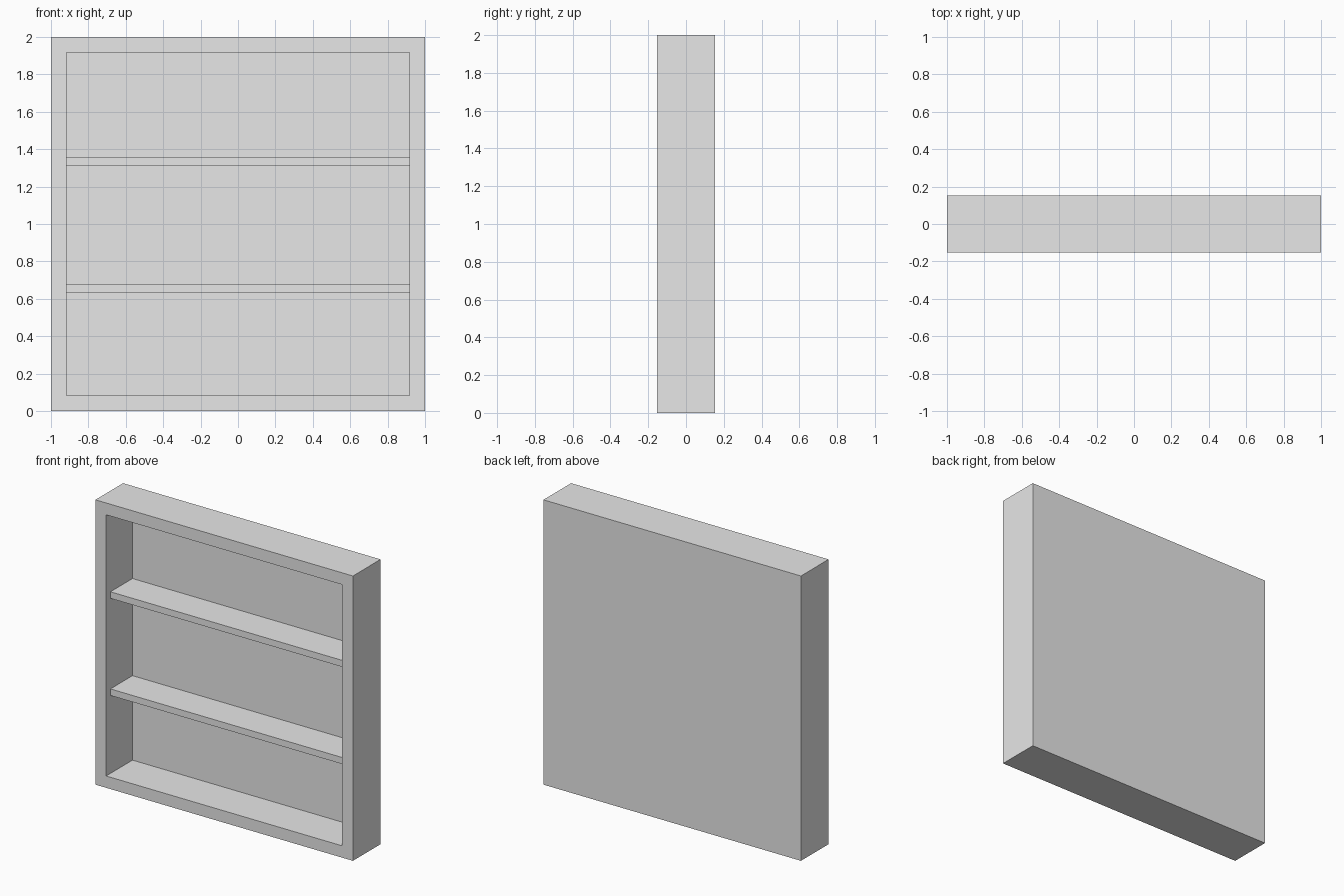
import bpy

cube = bpy.data.objects.get("Cube")
if cube:
    bpy.data.objects.remove(cube, do_unlink=True)

# One plain grey for everything
grey = bpy.data.materials.new("plain_grey")
grey.use_nodes = True
colour = (0.8, 0.8, 0.8, 1)
grey.diffuse_color = colour
grey.node_tree.nodes["Principled BSDF"].inputs["Base Color"].default_value = colour

# Overall sizes
HALF_W, HEIGHT, HALF_D = 1.0, 2.0, 0.153
WALL = 0.083
BACK_Y = 0.139          # front face of the back panel
SHELF_FRONT = -0.105    # shelves are set back from the rim
INNER = HALF_W - WALL


def box(name, x, y, z):
    """Add a flat-faced box spanning the given (min, max) ranges."""
    spans = (x, y, z)
    bpy.ops.mesh.primitive_cube_add(size=1, location=[(a + b) / 2 for a, b in spans])
    obj = bpy.context.object
    obj.name = name
    obj.scale = [b - a for a, b in spans]
    bpy.ops.object.transform_apply(location=False, rotation=False, scale=True)
    obj.data.materials.append(grey)
    return obj


# Case: a solid block with the front hollowed out as one clean shell
case = box("case", (-HALF_W, HALF_W), (-HALF_D, HALF_D), (0, HEIGHT))
cutter = box("case_cutter", (-INNER, INNER), (-HALF_D - 0.1, BACK_Y), (WALL, HEIGHT - WALL))
cutter.hide_render = True
hollow = case.modifiers.new("hollow", "BOOLEAN")
hollow.operation = "DIFFERENCE"
hollow.solver = "EXACT"
hollow.object = cutter
bpy.context.view_layer.objects.active = case
bpy.ops.object.modifier_apply(modifier=hollow.name)
bpy.data.objects.remove(cutter, do_unlink=True)

# Shelves
for name, bottom in (("lower_shelf", 0.63), ("upper_shelf", 1.312)):
    box(name, (-INNER, INNER), (SHELF_FRONT, BACK_Y), (bottom, bottom + 0.046))
